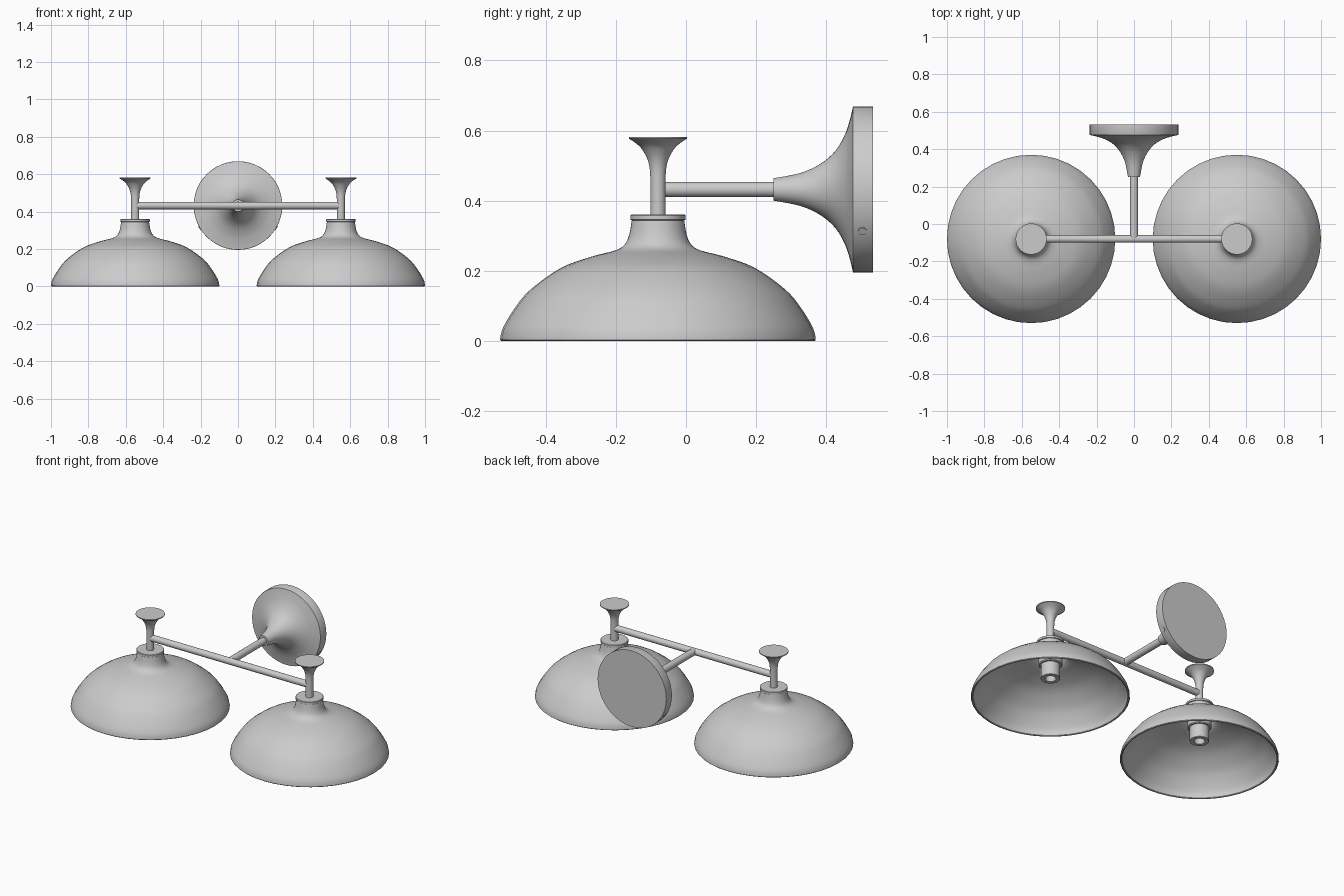
import bpy, bmesh, math
from mathutils import Matrix, Vector

if "Cube" in bpy.data.objects:
    bpy.data.objects.remove(bpy.data.objects["Cube"])

Y0 = -0.08      # depth of the lamp row
ARM_Z = 0.432   # height of the bars


def smooth(pts, n=4):
    """Catmull-Rom curve through profile points."""
    out = []
    for i in range(len(pts) - 1):
        p = [Vector(pts[max(0, min(len(pts) - 1, i + k))]) for k in (-1, 0, 1, 2)]
        for j in range(n):
            t = j / n
            out.append(tuple(0.5 * (2 * p[1] + (p[2] - p[0]) * t
                       + (2 * p[0] - 5 * p[1] + 4 * p[2] - p[3]) * t ** 2
                       + (3 * p[1] - p[0] - 3 * p[2] + p[3]) * t ** 3)))
    return out + [tuple(pts[-1])]


def lathe(name, profile, loc, rot=None, sides=32):
    """Revolve (radius, height) points about local z."""
    bm = bmesh.new()
    rings = []
    for r, z in profile:
        rings.append([bm.verts.new((r * math.cos(2 * math.pi * k / sides),
                                    r * math.sin(2 * math.pi * k / sides), z))
                      for k in range(sides)])
    for a, b in zip(rings, rings[1:]):
        for k in range(sides):
            m = (k + 1) % sides
            bm.faces.new((a[k], a[m], b[m], b[k]))
    bmesh.ops.remove_doubles(bm, verts=bm.verts, dist=1e-5)
    bmesh.ops.recalc_face_normals(bm, faces=bm.faces)
    me = bpy.data.meshes.new(name)
    bm.to_mesh(me)
    bm.free()
    ob = bpy.data.objects.new(name, me)
    bpy.context.collection.objects.link(ob)
    ob.matrix_world = Matrix.Translation(loc) @ (rot or Matrix())
    bpy.ops.object.select_all(action='DESELECT')
    ob.select_set(True)
    bpy.context.view_layer.objects.active = ob
    bpy.ops.object.shade_smooth_by_angle(angle=math.radians(35))
    return ob


def rod(name, r, length, loc, rot=None, sides=24):
    return lathe(name, [(0, 0), (r, 0), (r, length), (0, length)], loc, rot, sides)


ALONG_X = Matrix.Rotation(math.pi / 2, 4, 'Y')
ALONG_Y = Matrix.Rotation(-math.pi / 2, 4, 'X')

# Shade profiles: outer bell with neck, and the inner skin
outer = smooth([(0.45, 0.008), (0.441, 0.04), (0.406, 0.097), (0.363, 0.147),
                (0.277, 0.208), (0.191, 0.24), (0.122, 0.258), (0.095, 0.275),
                (0.082, 0.303), (0.075, 0.343)])
inner = smooth([(0.07, 0.343), (0.076, 0.303), (0.088, 0.27), (0.118, 0.249),
                (0.188, 0.23), (0.272, 0.198), (0.355, 0.138), (0.397, 0.09),
                (0.43, 0.038), (0.438, 0.008)])
rim = [(0.438, 0.003), (0.441, 0), (0.447, 0), (0.45, 0.003), (0.45, 0.008)]

# Stem flaring to the flat top disc
stem = [(0, 0.35), (0.0215, 0.35)] + smooth(
    [(0.0215, 0.46), (0.024, 0.495), (0.032, 0.523), (0.048, 0.55),
     (0.066, 0.566), (0.083, 0.577)]) + [(0.083, 0.582), (0, 0.582)]

# Collar closing the neck, with a thin groove
collar = [(0, 0.335), (0.074, 0.335), (0.074, 0.344), (0.079, 0.346),
          (0.079, 0.358), (0.077, 0.36), (0, 0.36)]

# Hollow bulb socket with a wider upper sleeve
socket = [(0, 0.34), (0.068, 0.34), (0.068, 0.21), (0.064, 0.205), (0.055, 0.205),
          (0.055, 0.122), (0.053, 0.12), (0.032, 0.12), (0.03, 0.123),
          (0.03, 0.2), (0, 0.2)]

for side, x in (("left", -0.55), ("right", 0.55)):
    loc = (x, Y0, 0)
    lathe(side + "_shade", outer + inner + rim, loc, sides=40)
    lathe(side + "_stem", stem, loc)
    lathe(side + "_collar", collar, loc)
    lathe(side + "_socket", socket, loc)

# Cross bar and arm to the wall
rod("cross_bar", 0.02, 1.1, (-0.55, Y0, ARM_Z), ALONG_X)
rod("wall_arm", 0.0215, 0.36, (0, Y0, ARM_Z), ALONG_Y)

# Trumpet-shaped wall mount
mount = [(0, 0.25), (0.032, 0.25)] + smooth(
    [(0.032, 0.25), (0.047, 0.326), (0.073, 0.383), (0.11, 0.426),
     (0.158, 0.454), (0.205, 0.469), (0.236, 0.476)]) + \
    [(0.237, 0.478), (0.237, 0.533), (0, 0.533)]
lathe("wall_mount", mount, (0, 0, ARM_Z), ALONG_Y, sides=48)

# Set screws on the mount edge
for side, ang in (("left", 210), ("right", -30)):
    d = Vector((math.cos(math.radians(ang)), 0, math.sin(math.radians(ang))))
    rod(side + "_set_screw", 0.012, 0.012, d * 0.228 + Vector((0, 0.503, ARM_Z)),
        d.to_track_quat('Z', 'Y').to_matrix().to_4x4(), 16)
